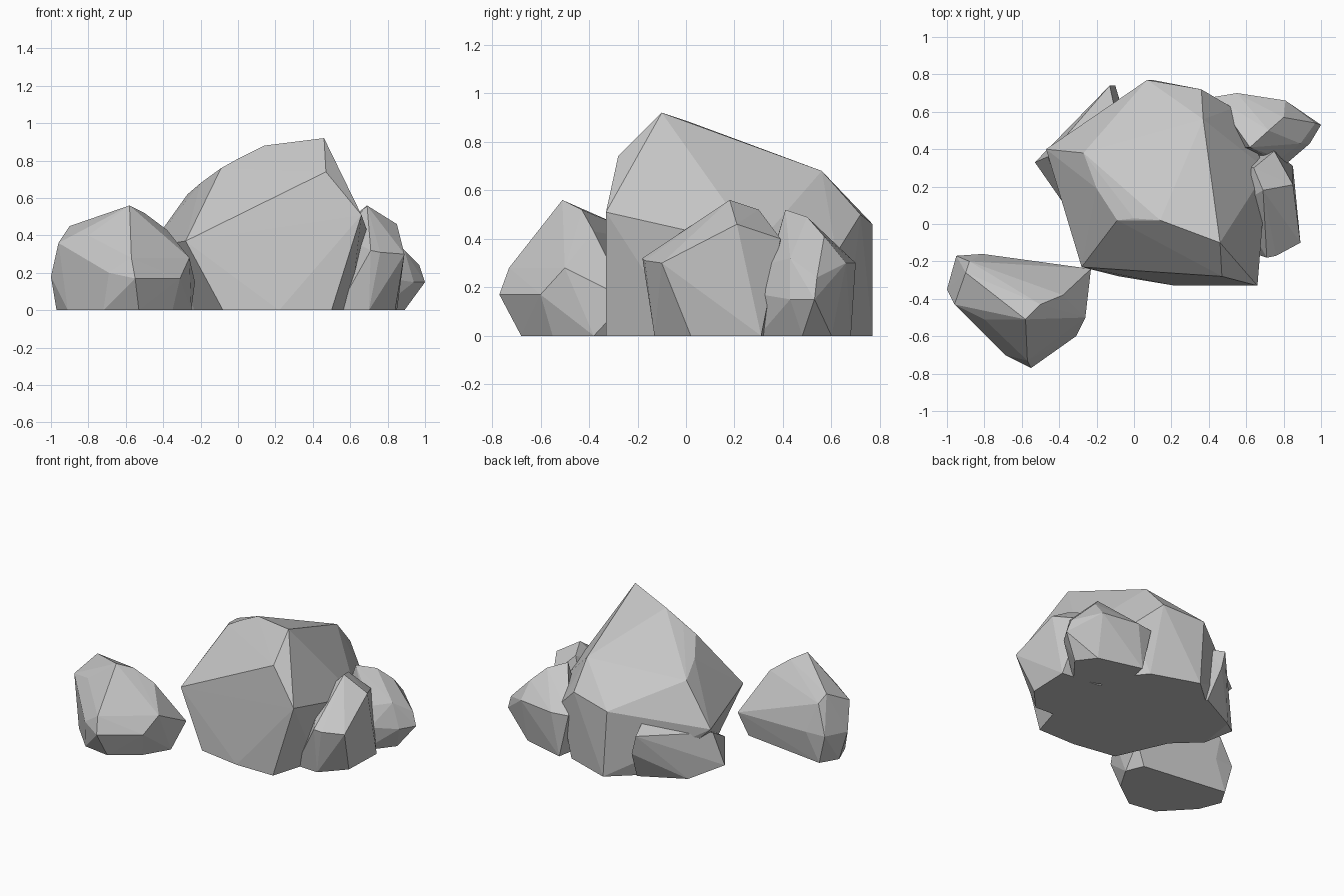
import bpy, bmesh

# One flat stone colour
stone = bpy.data.materials.new("grey_stone")
stone.diffuse_color = (0.57, 0.57, 0.57, 1)


def rock(name, body, base):
    """Faceted boulder: convex hull of body corners and ground corners."""
    bm = bmesh.new()
    for p in body:
        bm.verts.new(p)
    for x, y in base:
        bm.verts.new((x, y, 0))
    bmesh.ops.convex_hull(bm, input=bm.verts[:])
    loose = [v for v in bm.verts if not v.link_faces]
    bmesh.ops.delete(bm, geom=loose, context='VERTS')
    bmesh.ops.recalc_face_normals(bm, faces=bm.faces[:])
    me = bpy.data.meshes.new(name)
    bm.to_mesh(me)
    bm.free()
    me.materials.append(stone)
    ob = bpy.data.objects.new(name, me)
    bpy.context.collection.objects.link(ob)


# Large central boulder
rock("main_boulder",
     [(.46, -.10, .92), (.14, .02, .88), (0, .03, .81), (-.09, .02, .76),
      (-.20, .19, .68), (-.27, .38, .62), (-.47, .40, .34), (-.28, -.23, .37),
      (.47, -.28, .74), (.66, -.33, .51), (.71, .29, .37),
      (.37, .56, .68), (.36, .72, .50), (.07, .77, .46), (.53, .62, .34)],
     [(-.08, -.28), (.22, -.33), (.50, -.33), (.60, 0), (.55, .5),
      (.42, .66), (.10, .77), (-.15, .55), (-.25, .10)])

# Separate boulder at the front left
rock("front_left_boulder",
     [(-.58, -.51, .56), (-.55, -.77, .17), (-.57, -.73, .28), (-.31, -.60, .17),
      (-.26, -.50, .28), (-.23, -.24, .15), (-.80, -.51, .40), (-1, -.35, .18),
      (-.96, -.43, .36), (-.90, -.26, .45), (-.50, -.43, .52), (-.38, -.38, .43),
      (-.95, -.17, .20), (-.81, -.16, .20), (-.88, -.20, .40), (-.69, -.70, .20)],
     [(-.97, -.30), (-.91, -.45), (-.72, -.65), (-.53, -.68), (-.35, -.55),
      (-.25, -.38), (-.30, -.26), (-.90, -.18)])

# Rock leaning on the right side
rock("right_rock",
     [(.89, -.10, .30), (.76, -.17, .31), (.71, -.18, .32), (.85, .21, .46),
      (.69, .18, .56), (.75, .39, .40), (.64, .30, .52), (.55, .1, .4)],
     [(.84, .02), (.85, .31), (.70, -.13), (.53, -.12), (.5, .35)])

# Rock at the back right
rock("back_right_rock",
     [(1, .53, .15), (.94, .43, .15), (.97, .54, .24), (.80, .31, .17),
      (.81, .66, .30), (.55, .70, .30), (.43, .68, .30), (.62, .41, .52),
      (.72, .50, .49), (.80, .57, .41), (.89, .43, .32), (.78, .35, .30)],
     [(.80, .60), (.89, .48), (.75, .30), (.50, .68), (.45, .4)])

# Low rock at the back left
rock("back_left_rock",
     [(-.53, .33, .08), (-.46, .36, .30), (-.13, .74, .33), (-.10, .74, .20),
      (-.37, .10, .15), (-.1, .6, .40), (-.2, .3, .3)],
     [(-.40, .22), (-.36, .49), (-.07, .64), (-.22, .05), (0, .4)])
